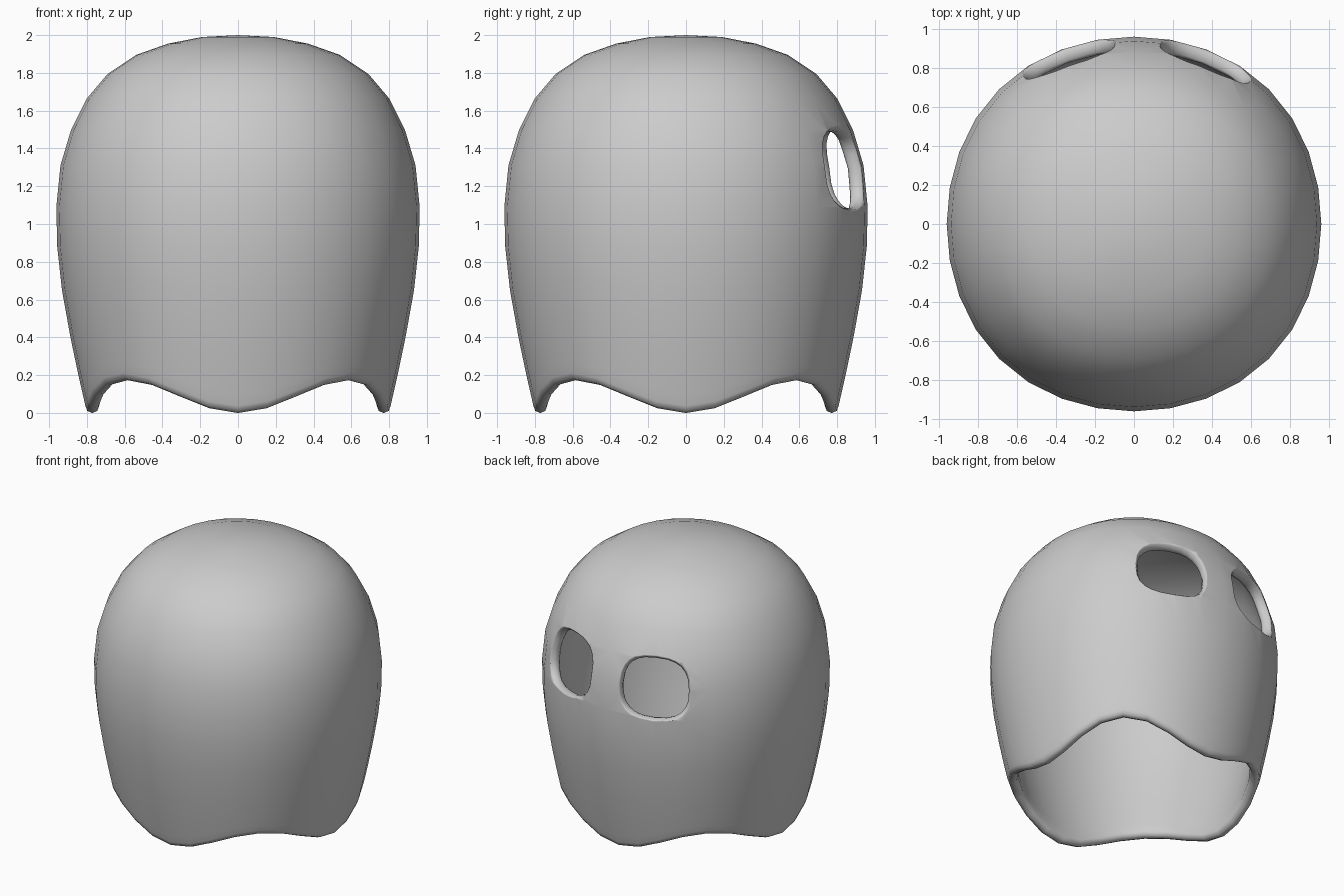
import bpy, bmesh, math
from mathutils import Vector

if "Cube" in bpy.data.objects:
    bpy.data.objects.remove(bpy.data.objects["Cube"])

SEG, T = 32, 0.075
# outer profile (radius, height), top to bottom
PROFILE = [(0, 2.0), (0.19, 1.99), (0.37, 1.955), (0.54, 1.895), (0.69, 1.795), (0.80, 1.665),
           (0.885, 1.495), (0.94, 1.31), (0.962, 1.09), (0.957, 0.88), (0.932, 0.65),
           (0.887, 0.40), (0.845, 0.20), (0.82, 0.09), (0.808, 0.037)]


def radius(z):
    for (r1, z1), (r0, z0) in zip(PROFILE, PROFILE[1:]):
        if z >= z0:
            return r0 + (r1 - r0) * (z - z0) / (z1 - z0)
    return PROFILE[-1][0]


def bulge(a):
    """The plan is slightly fuller on the diagonals."""
    return 1 + 0.009 * (1 - math.cos(4 * a))


def surface(a, z, d):
    """Point on the shell at angle a and height z, pushed out by d."""
    slope = (radius(z + 0.1) - radius(z - 0.1)) / 0.2
    n = Vector((1, -slope)).normalized() * d
    r = radius(z) * bulge(a) + n.x
    return Vector((r * math.cos(a), r * math.sin(a), z + n.y))


def section(a):
    """Closed shell section at angle a, with scalloped rounded hem."""
    s = 0.0875 * (1 - math.cos(4 * a))
    outer = []
    for r, z in PROFILE:
        if z < 0.9:
            z += s * (0.9 - z) / 0.87
            r = radius(z)
        outer.append(Vector((r * bulge(a), z)))
    inner = []
    for i, p in enumerate(outer):
        t = outer[min(i + 1, len(outer) - 1)] - outer[max(i - 1, 0)]
        n = Vector((-t.y, t.x)).normalized() if i else Vector((0, 1))
        q = p - n * T
        inner.append(Vector((max(q.x, 0), q.y)))
    inner[-1].y = outer[-1].y
    mid = (outer[-1] + inner[-1]) / 2
    h = T / 2
    hem = [mid + Vector((h * math.cos(k), -h * math.sin(k)))
           for k in (math.pi / 4, math.pi / 2, 3 * math.pi / 4)]
    return outer + hem + inner[::-1]


def loft(name, rings, closed, caps=False):
    bm = bmesh.new()
    rows = [[bm.verts.new(p) for p in ring] for ring in rings]
    pairs = list(zip(rows, rows[1:])) + ([(rows[-1], rows[0])] if closed else [])
    for a, b in pairs:
        n = len(a)
        for i in range(n if caps else n - 1):
            j = (i + 1) % n
            bm.faces.new((a[i], a[j], b[j], b[i]))
    if caps:
        bm.faces.new(rows[0])
        bm.faces.new(rows[-1][::-1])
    bmesh.ops.remove_doubles(bm, verts=bm.verts, dist=1e-5)
    bmesh.ops.recalc_face_normals(bm, faces=bm.faces)
    me = bpy.data.meshes.new(name)
    bm.to_mesh(me)
    bm.free()
    ob = bpy.data.objects.new(name, me)
    bpy.context.collection.objects.link(ob)
    return ob


# hollow domed shell
rings = []
for i in range(SEG):
    a = 2 * math.pi * i / SEG
    rings.append([(p.x * math.cos(a), p.x * math.sin(a), p.y) for p in section(a)])
shell = loft("hollow_shell", rings, True)
bpy.context.view_layer.objects.active = shell
shell.select_set(True)


# eye holes with rounded lips, cut by hourglass shapes following the surface
def eye_cutter(side):
    centre = math.pi / 2 - 0.02 - side * 0.395
    out = []
    for d, k in ((0.06, 1.12), (0.005, 1.02), (-0.01, 0.955), (-T / 2, 0.92),
                 (0.01 - T, 0.955), (-T - 0.005, 1.02), (-T - 0.06, 1.12)):
        ring = []
        for i in range(24):
            t = 2 * math.pi * i / 24
            c, s = math.cos(t), math.sin(t)
            u = math.copysign(abs(c) ** 0.75, c) * k
            v = math.copysign(abs(s) ** 0.75, s) * k
            ring.append(surface(centre + 0.28 * u, 1.295 + 0.23 * v, d))
        out.append(ring)
    return loft("eye_cutter", out, False, True)


for side in (-1, 1):
    cutter = eye_cutter(side)
    cutter.hide_render = True
    mod = shell.modifiers.new("eye_hole", "BOOLEAN")
    mod.operation, mod.solver, mod.object = "DIFFERENCE", "EXACT", cutter
    bpy.ops.object.modifier_apply(modifier=mod.name)
    bpy.data.objects.remove(cutter)

# smooth shading, weighted so the broad faces around the eyes stay even
bpy.ops.object.shade_smooth_by_angle(angle=math.radians(60))
weighted = shell.modifiers.new("even_shading", "WEIGHTED_NORMAL")
weighted.keep_sharp = True
